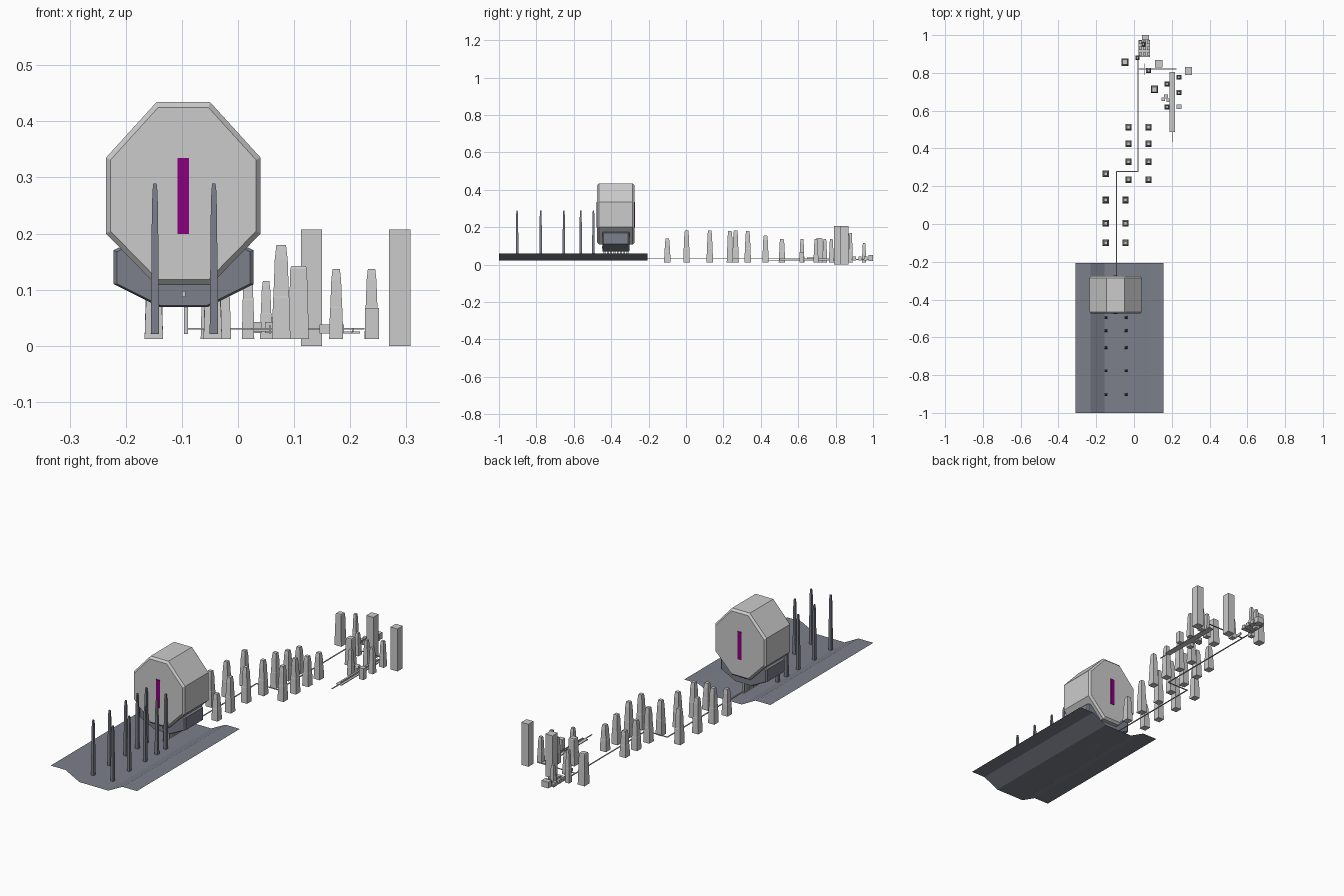
import bpy


def mesh(name, verts, faces, mat=None):
    me = bpy.data.meshes.new(name)
    me.from_pydata(verts, [], faces)
    me.update()
    if mat:
        me.materials.append(mat)
    ob = bpy.data.objects.new(name, me)
    bpy.context.collection.objects.link(ob)
    return ob


def loft(name, rings, mat=None):
    """Join equal-length rings of points into a closed solid."""
    n = len(rings[0])
    verts = [p for r in rings for p in r]
    faces = [list(range(n))[::-1], list(range(len(verts) - n, len(verts)))]
    for k in range(len(rings) - 1):
        for i in range(n):
            j = (i + 1) % n
            faces.append((k * n + i, k * n + j, k * n + n + j, k * n + n + i))
    return mesh(name, verts, faces, mat)


def square(x, y, z, hx, hy):
    return [(x - hx, y - hy, z), (x + hx, y - hy, z),
            (x + hx, y + hy, z), (x - hx, y + hy, z)]


def box(name, x0, x1, y0, y1, z0, z1, mat=None):
    c = ((x0 + x1) / 2, (y0 + y1) / 2)
    h = ((x1 - x0) / 2, (y1 - y0) / 2)
    return loft(name, [square(*c, z0, *h), square(*c, z1, *h)], mat)


def section(pts, y, cx=0, cz=0, inset=0):
    """Place an x-z outline at depth y, pulled inwards by inset."""
    return [(cx + px * (1 - inset), y, cz + pz * (1 - inset)) for px, pz in pts][::-1]


def tower(name, x, y, top, w=0.033, base=0.012,
          levels=((0, 1), (0.44, 0.88), (0.45, 0.84), (0.84, 0.7), (1, 0.52))):
    """Plinth, tapered shaft and sloped cap."""
    h, rise = w / 2, top - base
    return loft(name, [square(x, y, base + rise * t, h * s, h * s * 1.05) for t, s in levels])


def material(name, colour):
    mat = bpy.data.materials.new(name)
    mat.diffuse_color = (*colour, 1)
    return mat


purple = material("purple", (0.25, 0.0, 0.2))
slate = material("slate", (0.2, 0.215, 0.26))

# Valley floor: open folded sheet
profile = [(-0.31, 0.06), (-0.23, 0.06), (-0.155, 0.021),
           (0.0, 0.021), (0.078, 0.06), (0.155, 0.06)]
verts = [(x, y, z) for y in (-1.0, -0.207) for x, z in profile]
mesh("valley_floor", verts, [(i, i + 1, i + 7, i + 6) for i in range(5)], slate)

# Octagonal main block with chamfered ends
CX, CZ = -0.0975, 0.271
octagon = [(-0.048, -0.163), (0.048, -0.163), (0.138, -0.071), (0.138, 0.064),
           (0.048, 0.163), (-0.048, 0.163), (-0.138, 0.064), (-0.138, -0.071)]
loft("main_block", [section(octagon, y, CX, CZ, i) for y, i in
                    ((-0.475, 0.06), (-0.465, 0), (-0.285, 0), (-0.275, 0.06))])

# Coloured strips on front and back
for side, y in (("front", -0.4755), ("back", -0.2745)):
    box(side + "_strip", -0.108, -0.087, y - 0.002, y + 0.002, 0.199, 0.335, purple)

# Cradle beneath the block, with chamfered ends
cradle = [(-0.125, 0.05), (-0.125, -0.01), (-0.043, -0.051), (0.043, -0.051),
          (0.125, -0.01), (0.125, 0.05), (0.115, 0.055), (0.055, -0.002),
          (-0.055, -0.002), (-0.115, 0.055)]
loft("cradle", [section(cradle, y, -0.097, 0.12, i) for y, i in
                ((-0.447, 0.05), (-0.441, 0), (-0.309, 0), (-0.303, 0.05))], slate)
box("cradle_lamp", -0.1, -0.094, -0.45, -0.444, 0.087, 0.098)

# Row of support fins below the cradle
for i in range(8):
    y = -0.435 + i * 0.0175
    box("support_fin", -0.0965, -0.0895, y - 0.005, y + 0.005, 0.021, 0.08)

# Slender columns in front
for x in (-0.148, -0.043):
    for y in (-0.903, -0.777, -0.653, -0.563, -0.495):
        loft("front_column", [square(x, y, z, h, h) for z, h in
                              ((0.021, 0.0075), (0.24, 0.0055), (0.275, 0.0045), (0.289, 0.003))],
             slate)

# Towers lining the path
for x in (-0.15, -0.045):
    for y, top in ((-0.10, 0.14), (0.003, 0.183), (0.127, 0.183)):
        tower("avenue_tower", x, y, top)
tower("avenue_tower", -0.15, 0.265, 0.183)
for x in (-0.029, 0.077):
    for y, top in ((0.235, 0.18), (0.33, 0.18), (0.425, 0.155), (0.513, 0.138)):
        tower("avenue_tower", x, y, top)

# Towers around the far square
for x, y, top, w in ((0.018, 0.88, 0.17, 0.022), (0.077, 0.812, 0.12, 0.026),
                     (0.175, 0.742, 0.137, 0.025), (0.175, 0.62, 0.137, 0.025),
                     (0.238, 0.777, 0.137, 0.025), (0.238, 0.695, 0.137, 0.025),
                     (0.05, 0.952, 0.115, 0.022)):
    tower("square_tower", x, y, top, w)
box("square_plinth", 0.226, 0.251, 0.608, 0.632, 0.012, 0.067)

# Broad towers with plain sloping sides
for x, y, top in ((-0.048, 0.857, 0.165), (0.108, 0.713, 0.142)):
    tower("broad_tower", x, y, top, 0.037, 0.012, ((0, 1), (0.97, 0.8), (1, 0.7)))

# Tall plain slabs
for x, y in ((0.131, 0.848), (0.288, 0.81)):
    box("tall_slab", x - 0.019, x + 0.019, y - 0.02, y + 0.02, 0.0, 0.207)

# Narrow path with turns and a branch
for x0, x1, y0, y1 in ((-0.096, -0.09, -0.31, 0.28), (-0.096, 0.025, 0.274, 0.28),
                       (0.019, 0.025, 0.274, 0.89), (0.019, 0.225, 0.817, 0.823)):
    box("path", x0, x1, y0, y1, 0.029, 0.0315)
box("gate_post", 0.055, 0.059, 0.79, 0.85, 0.022, 0.036)

# Long runway with needle tip
box("runway", 0.188, 0.217, 0.487, 0.805, 0.022, 0.0255)
box("runway_rail", 0.203, 0.206, 0.5, 0.79, 0.0255, 0.032)
box("runway_tip", 0.201, 0.205, 0.435, 0.487, 0.022, 0.0255)
for x, y, h in ((0.155, 0.66, 0.01), (0.17, 0.675, 0.011), (0.18, 0.655, 0.009)):
    box("runway_hut", x - h, x + h, y - h, y + h, 0.022, 0.038)

# Platform and small blocks at the path end
box("end_platform", 0.025, 0.085, 0.885, 0.975, 0.025, 0.029)
for x in (0.034, 0.056, 0.078):
    for y in (0.9, 0.93, 0.962):
        box("platform_block", x - 0.008, x + 0.008, y - 0.009, y + 0.009, 0.023, 0.042)
box("end_block", 0.042, 0.079, 0.975, 1.0, 0.02, 0.05)
